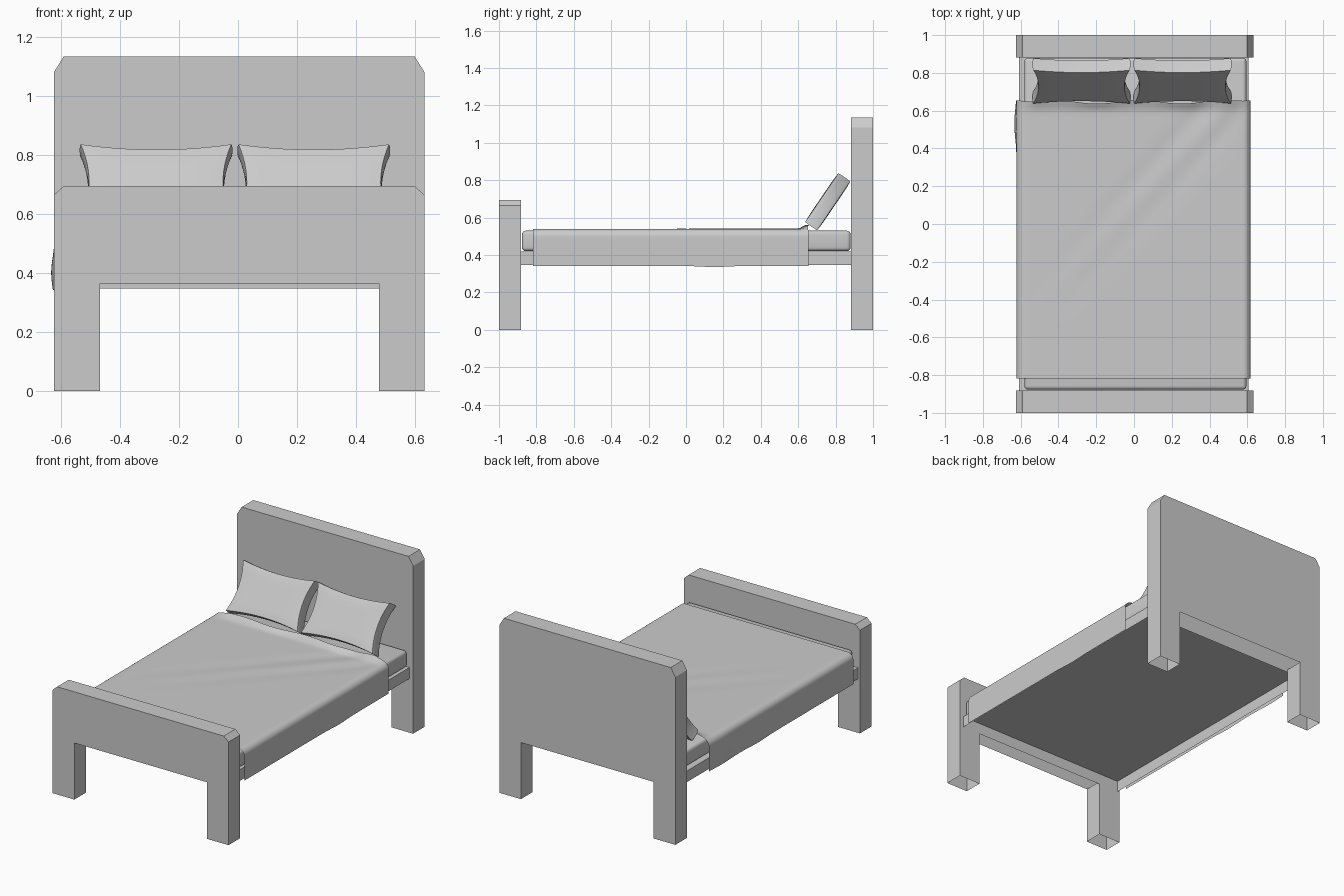
import bpy, bmesh, math
from mathutils import Vector, Matrix

if "Cube" in bpy.data.objects:
    bpy.data.objects.remove(bpy.data.objects["Cube"])


def new_object(name, bm, smooth=None, open_below=False):
    bmesh.ops.recalc_face_normals(bm, faces=bm.faces[:])
    if open_below:
        down = [f for f in bm.faces if f.normal.z < -0.9]
        bmesh.ops.delete(bm, geom=down, context='FACES')
    me = bpy.data.meshes.new(name)
    bm.to_mesh(me)
    bm.free()
    ob = bpy.data.objects.new(name, me)
    bpy.context.collection.objects.link(ob)
    if smooth:
        bpy.ops.object.select_all(action='DESELECT')
        ob.select_set(True)
        bpy.context.view_layer.objects.active = ob
        bpy.ops.object.shade_smooth_by_angle(angle=math.radians(smooth))
    return ob


def board(name, y0, y1, h, ch):
    """Upright end panel with two legs and chamfered top corners, hollow below."""
    l, r, il, ir, gap = -0.624, 0.632, -0.468, 0.478, 0.365
    pts = [(l, 0), (il, 0), (il, gap), (ir, gap), (ir, 0), (r, 0),
           (r, h - ch), (r - 0.033, h), (l + 0.033, h), (l, h - ch)]
    bm = bmesh.new()
    face = bm.faces.new([bm.verts.new((x, y0, z)) for x, z in pts])
    ext = bmesh.ops.extrude_face_region(bm, geom=[face], use_keep_orig=True)
    verts = [g for g in ext['geom'] if isinstance(g, bmesh.types.BMVert)]
    bmesh.ops.translate(bm, verts=verts, vec=(0, y1 - y0, 0))
    return new_object(name, bm, open_below=True)


def box(name, lo, hi, bevel=0, open_below=False):
    lo, hi = Vector(lo), Vector(hi)
    bm = bmesh.new()
    bmesh.ops.create_cube(bm, size=1, matrix=Matrix.Translation((lo + hi) / 2)
                          @ Matrix.Diagonal((hi - lo).to_4d()))
    if bevel:
        bmesh.ops.bevel(bm, geom=bm.edges[:], offset=bevel, segments=4,
                        profile=0.5, affect='EDGES')
    return new_object(name, bm, 40 if bevel else None, open_below)


def bump(d, w):
    return math.exp(-(d / w) ** 2)


# End panels, bed base (open underneath) and mattress
board("headboard", 0.882, 1.0, 1.135, 0.053)
board("footboard", -1.0, -0.882, 0.695, 0.03)
box("bed_base", (-0.61, -0.882, 0.348), (0.605, 0.882, 0.42), open_below=True)
box("mattress", (-0.58, -0.877, 0.421), (0.595, 0.88, 0.53), 0.02)


# Blanket: single draped sheet swept along the bed, with folds
def blanket():
    l, r, top, hem, rad = -0.622, 0.617, 0.54, 0.342, 0.04
    side = [i / 8 * (top - rad - hem) + hem for i in range(8)]
    arc = [math.pi / 2 * i / 6 for i in range(7)]
    prof = [(l, z) for z in side]
    prof += [(l + rad - rad * math.cos(a), top - rad + rad * math.sin(a)) for a in arc]
    prof += [(l + rad + (r - l - 2 * rad) * i / 44, top) for i in range(1, 44)]
    prof += [(r - rad + rad * math.sin(a), top - rad + rad * math.cos(a)) for a in arc]
    prof += [(r, z) for z in reversed(side)]
    bm = bmesh.new()
    rows = []
    ny = 64
    for j in range(ny + 1):
        t = j / ny
        row = []
        for x, z in prof:
            y = -0.817 + 1.472 * t
            flat = max(0, min(1, (z - 0.5) / 0.04)) * max(0, min(1, (0.617 - abs(x)) / 0.1))
            # diagonal crease running from the right pillow towards the left foot
            d = (x - 0.5) * 0.737 - (y - 0.63) * 0.676
            s = (0.5 - x) * 0.676 + (0.63 - y) * 0.737
            fade = max(0, min(1, 1.1 - s / 1.35))
            z += flat * fade * (0.002 * bump(d, 0.035) - 0.006 * bump(d + 0.09, 0.05)
                                - 0.004 * bump(d - 0.08, 0.05))
            # wavy turned-up head edge
            edge = bump(1 - t, 0.022)
            y += edge * flat * (0.01 * math.sin(x * 14 + 1.2) - 0.008)
            z += edge * 0.02 * flat
            # bulging fold on the left side near the head
            if x < -0.57:
                low = bump(z - 0.4, 0.07)
                x -= 0.012 * low * bump(y - 0.53, 0.1)
            if z < hem + 0.01:
                z -= 0.006 * bump(y - 0.15, 0.1)
            row.append(bm.verts.new((x, y, z)))
        rows.append(row)
    for a, b in zip(rows, rows[1:]):
        for i in range(len(prof) - 1):
            bm.faces.new((a[i], a[i + 1], b[i + 1], b[i]))
    ob = new_object("blanket", bm, 60)
    if sum(p.normal.z * p.area for p in ob.data.polygons) < 0:
        ob.data.flip_normals()


blanket()


# Pillows: slabs with pulled-out corners, leaning on the headboard
def pillow(name, cx):
    w, h, th = 0.259, 0.159, 0.042
    bm = bmesh.new()
    bmesh.ops.create_cube(bm, size=2)
    bmesh.ops.subdivide_edges(bm, edges=bm.edges[:], cuts=11, use_grid_fill=True)
    tilt = Matrix.Translation((cx, 0.758, 0.685)) @ Matrix.Rotation(math.radians(-34.2), 4, 'X')
    for v in bm.verts:
        u, n, q = v.co
        x = u * w * (1 - 0.11 * (1 - q * q))
        z = q * h * (1 - 0.14 * (1 - u * u))
        # edges between face and rim are only slightly eased
        y = n * th * (1 - 0.08 * max(abs(u), abs(q)) ** 8)
        k = 1 - 0.015 * abs(n) ** 3
        v.co = tilt @ Vector((x * k, y, z * k))
    new_object(name, bm, 50)


pillow("left_pillow", -0.278)
pillow("right_pillow", 0.257)
